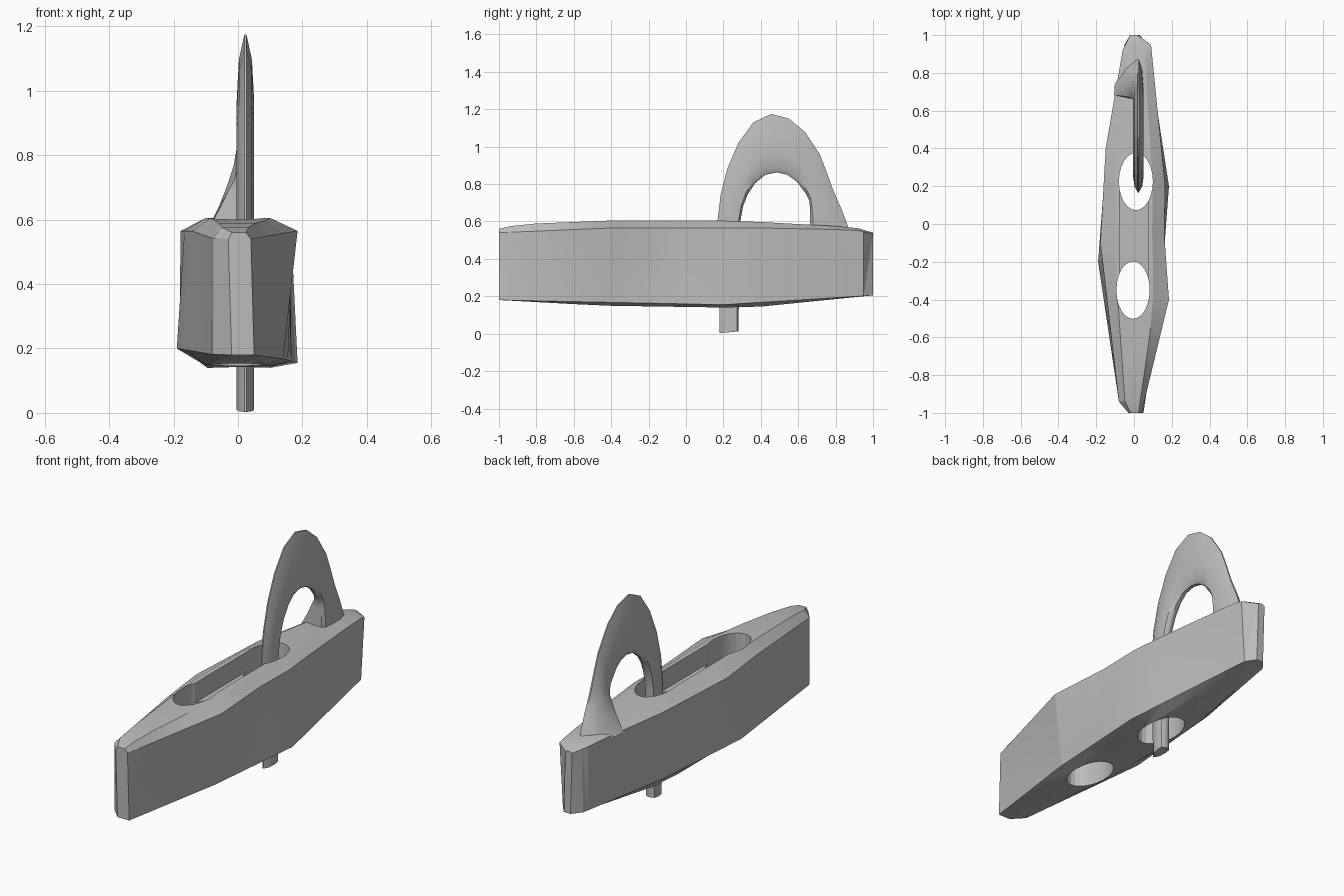
import bpy, bmesh, math
from mathutils import Vector

cube = bpy.data.objects.get("Cube")
if cube:
    bpy.data.objects.remove(cube, do_unlink=True)

grey = bpy.data.materials.new("plain grey")
grey.use_nodes = True
grey.diffuse_color = (0.5, 0.5, 0.5, 1)
grey.node_tree.nodes["Principled BSDF"].inputs["Base Color"].default_value = (0.5, 0.5, 0.5, 1)


def at(y, points):
    """Linear interpolation along a list of (y, value) points."""
    for (a, p), (b, q) in zip(points, points[1:]):
        if y <= b:
            return p + (q - p) * (y - a) / (b - a)
    return points[-1][1]


def loft(name, rings):
    """Skin closed rings of equal size and cap both ends."""
    bm = bmesh.new()
    loops = [[bm.verts.new(p) for p in ring] for ring in rings]
    for a, b in zip(loops, loops[1:]):
        for i in range(len(a)):
            j = (i + 1) % len(a)
            bm.faces.new((a[i], a[j], b[j], b[i]))
    bm.faces.new(loops[0])
    bm.faces.new(loops[-1][::-1])
    bmesh.ops.triangulate(bm, faces=bm.faces)
    bmesh.ops.recalc_face_normals(bm, faces=bm.faces)
    mesh = bpy.data.meshes.new(name)
    bm.to_mesh(mesh)
    bm.free()
    mesh.materials.append(grey)
    obj = bpy.data.objects.new(name, mesh)
    bpy.context.collection.objects.link(obj)
    return obj


def smooth(obj, angle):
    bpy.ops.object.select_all(action='DESELECT')
    obj.select_set(True)
    bpy.context.view_layer.objects.active = obj
    bpy.ops.object.shade_smooth_by_angle(angle=math.radians(angle))


# Body: twisted, pointed bar with a slightly domed top and bottom
top_right = [(-1, .04), (-.4, .185), (-.05, .16), (.2, .165), (.95, .09), (1, .02)]
low_right = [(-1, .05), (-.4, .14), (.2, .185), (.95, .07), (1, .03)]
top_left = [(-1, -.03), (-.94, -.08), (-.1, -.178), (.4, -.15), (.92, -.06), (1, -.02)]
low_left = [(-1, -.02), (-.94, -.08), (-.2, -.19), (.4, -.145), (.95, -.05), (1, -.01)]
rim_top = [(-1, .54), (-.4, .565), (.4, .565), (.9, .555), (1, .535)]
crown = [(-1, .56), (-.9, .585), (-.4, .605), (.25, .605), (.9, .57), (1, .54)]
rim_low_right = [(-1, .18), (.2, .155), (1, .205)]
rim_low_left = [(-1, .18), (-.2, .2), (1, .205)]
belly = [(-1, .18), (-.45, .15), (.2, .14), (.4, .145), (1, .205)]

rings = []
for y in (-1, -.94, -.8, -.6, -.4, -.2, -.1, -.05, .2, .4, .6, .8, .92, .95, 1):
    tr, lr, tl, ll = (at(y, o) for o in (top_right, low_right, top_left, low_left))
    zt, zc, zb = at(y, rim_top), at(y, crown), at(y, belly)
    rings.append([
        (ll, y, at(y, rim_low_left)), (max(-.1, ll * .6), y, zb),
        (min(.1, lr * .6), y, zb), (lr, y, at(y, rim_low_right)),
        (tr, y, zt), (min(.1, tr * .6), y, zc),
        (max(-.1, tl * .6), y, zc), (tl, y, zt)])
body = loft("body", rings)


def oval(x, y, rx, ry, z, n=24):
    return [(x + rx * math.cos(math.tau * i / n), y + ry * math.sin(math.tau * i / n), z)
            for i in range(n)]


# Two through holes and the shallow channel that joins them
cutters = [
    loft("front_hole_cutter", [oval(-.005, -.35, .088, .152, z) for z in (0, .8)]),
    loft("back_hole_cutter", [oval(.01, .225, .09, .152, z) for z in (0, .8)]),
    loft("channel_cutter", [[(-.075, y, .5), (.075, y, .5), (.075, y, .8), (-.075, y, .8)]
                            for y in (-.3, .18)]),
]
for cutter in cutters:
    mod = body.modifiers.new(cutter.name, 'BOOLEAN')
    mod.object = cutter
    mod.solver = 'EXACT'
    cutter.hide_render = True
bpy.context.view_layer.update()
graph = bpy.context.evaluated_depsgraph_get()
cut_mesh = bpy.data.meshes.new_from_object(body.evaluated_get(graph))
body.modifiers.clear()
body.data = cut_mesh
for cutter in cutters:
    bpy.data.objects.remove(cutter, do_unlink=True)
smooth(body, 15)

# Shackle: peg through the back hole, arch above, flared foot behind.
# Each station: outer y, outer z, inner y, inner z, leftward flare
stations = [
    (.18, .003, .28, .012, 0), (.175, .3, .285, .3, 0), (.168, .6, .29, .6, 0),
    (.185, .74, .305, .68, 0), (.22, .88, .33, .745, 0), (.28, 1.02, .37, .805, 0),
    (.36, 1.13, .425, .85, 0), (.455, 1.175, .485, .862, 0), (.55, 1.15, .54, .85, 0),
    (.635, 1.08, .59, .815, 0), (.715, .96, .64, .75, 0), (.75, .87, .66, .71, .012),
    (.79, .76, .662, .68, .035), (.83, .67, .664, .63, .065), (.875, .55, .664, .55, .12),
]
# Cross-section: fraction from inner to outer edge, and side offset
section = [(0, -.35), (.08, -.9), (.35, -1), (.75, -.75), (1, -.12),
           (1, .12), (.75, .75), (.35, 1), (.08, .9), (0, .35)]
rings = []
for oy, oz, iy, iz, flare in stations:
    outer, inner = Vector((0, oy, oz)), Vector((0, iy, iz))
    ring = []
    for t, side in section:
        p = inner.lerp(outer, t)
        p.x = .023 + .027 * side
        if side < 0:
            p.x += flare * side * (1 - .5 * t)
        ring.append(p)
    rings.append(ring)
smooth(loft("shackle", rings), 40)
